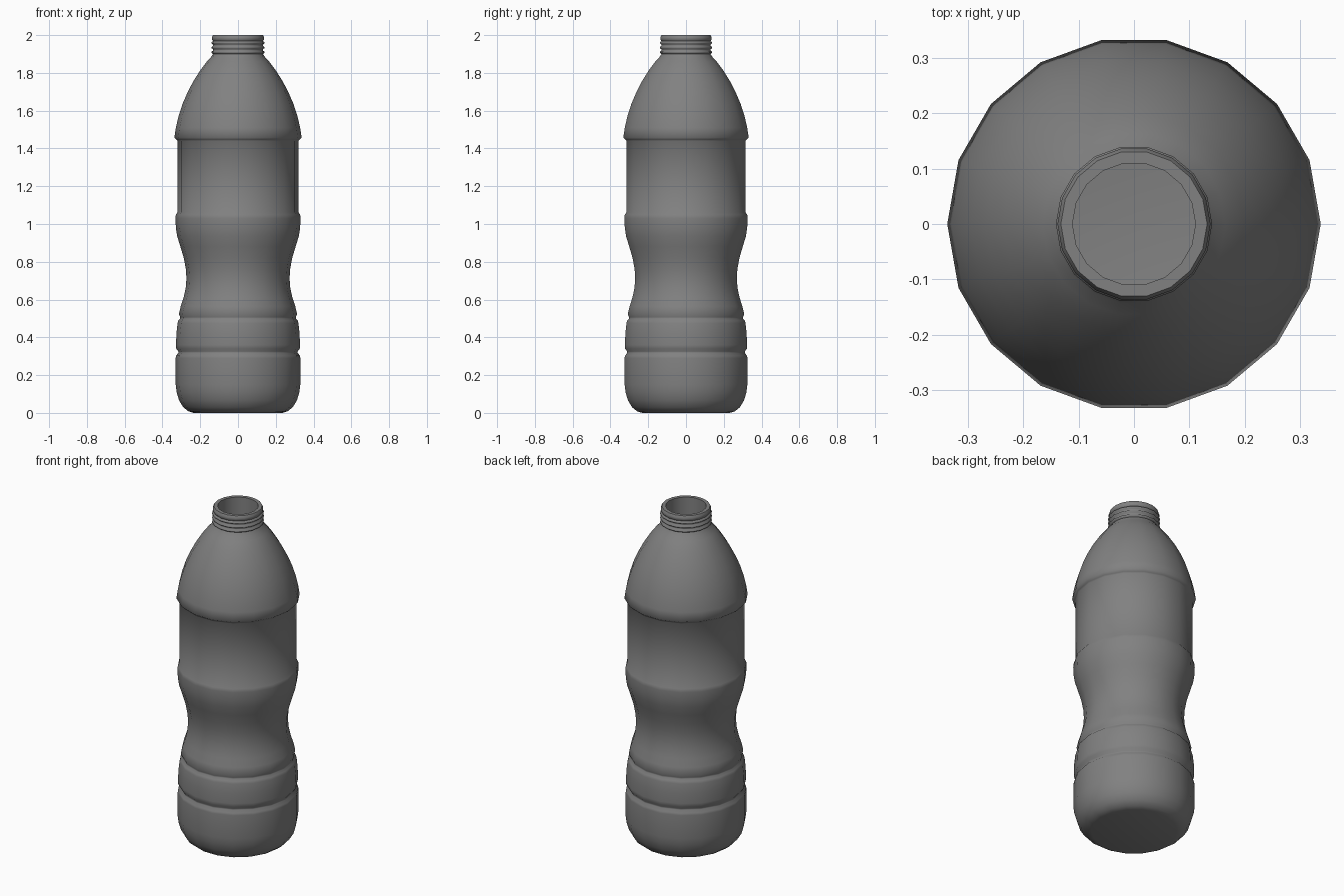
import bpy, bmesh, math

SIDES = 18

# Outer profile (radius, height) from base centre edge up to the neck
body = [
    (0.235, 0.0), (0.262, 0.008), (0.29, 0.03), (0.312, 0.066), (0.325, 0.11), (0.33, 0.15),
    (0.33, 0.29), (0.328, 0.303), (0.316, 0.317), (0.316, 0.325), (0.327, 0.34),
    (0.328, 0.36), (0.326, 0.42), (0.32, 0.475), (0.316, 0.489), (0.306, 0.499),
    (0.306, 0.507), (0.313, 0.522), (0.303, 0.565), (0.288, 0.61), (0.277, 0.66),
    (0.273, 0.71), (0.276, 0.76), (0.287, 0.82), (0.305, 0.88), (0.322, 0.935),
    (0.329, 0.98), (0.331, 1.03), (0.329, 1.05), (0.32, 1.062),
    (0.32, 1.44), (0.325, 1.447), (0.337, 1.457),
    (0.329, 1.51), (0.315, 1.57), (0.294, 1.635), (0.268, 1.695), (0.237, 1.755),
    (0.199, 1.815), (0.165, 1.86), (0.145, 1.88), (0.137, 1.893),
]
# Screw thread ridges
for z in (1.909, 1.934, 1.959):
    body += [(0.132, z - 0.009), (0.141, z - 0.003), (0.141, z + 0.003), (0.132, z + 0.009)]
# Rounded lip, turned down inside the mouth
body += [(0.138, 1.976), (0.138, 1.988), (0.132, 2.0), (0.111, 2.0), (0.111, 1.88)]

# Revolve the profile around z
bm = bmesh.new()
rings = []
for r, z in body:
    rings.append([bm.verts.new((r * math.cos(2 * math.pi * i / SIDES),
                                r * math.sin(2 * math.pi * i / SIDES), z))
                  for i in range(SIDES)])
for a, b in zip(rings, rings[1:]):
    for i in range(SIDES):
        j = (i + 1) % SIDES
        bm.faces.new((a[i], a[j], b[j], b[i]))
# Flat base
bm.faces.new(rings[0][::-1])

mesh = bpy.data.meshes.new("bottle")
bm.to_mesh(mesh)
bm.free()
bottle = bpy.data.objects.new("bottle", mesh)
bpy.context.collection.objects.link(bottle)
bpy.context.view_layer.objects.active = bottle
bottle.select_set(True)
bpy.ops.object.shade_smooth_by_angle(angle=math.radians(60))

# Dark grey plastic
plastic = bpy.data.materials.new("dark_grey_plastic")
plastic.diffuse_color = (0.22, 0.22, 0.22, 1)
mesh.materials.append(plastic)
